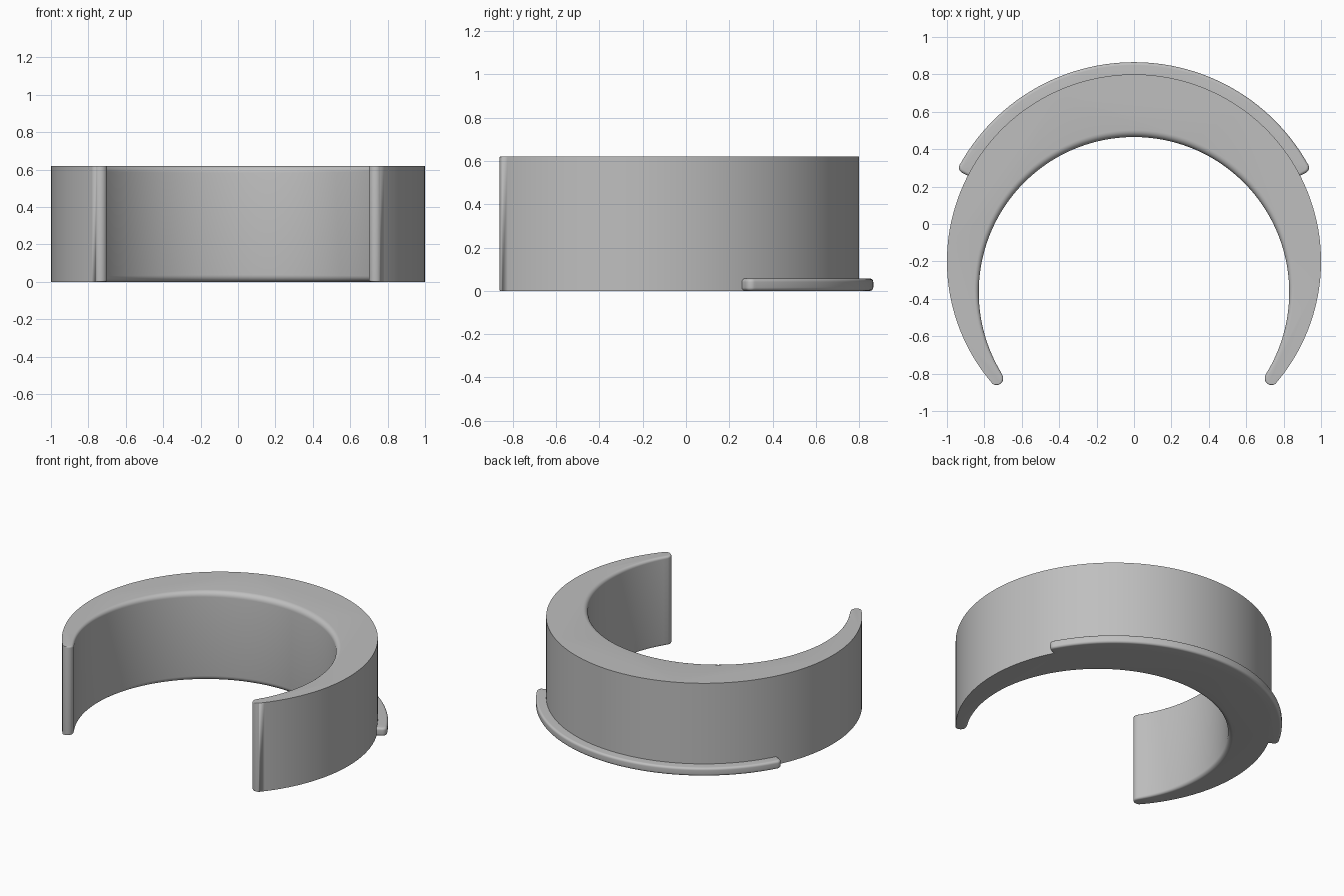
import bpy, bmesh
from math import sin, cos, pi, radians

if "Cube" in bpy.data.objects:
    bpy.data.objects.remove(bpy.data.objects["Cube"])

grey = bpy.data.materials.new("light_grey")
grey.use_nodes = True
COLOUR = (0.52, 0.52, 0.52, 1)
grey.diffuse_color = COLOUR
grey.node_tree.nodes["Principled BSDF"].inputs["Base Color"].default_value = COLOUR


def arc(cx, cy, r, start, end, steps, fillet, side=1):
    """Outline points (x, y, normal x, normal y, fillet radius) along an arc."""
    pts = []
    for i in range(steps + 1):
        t = i / steps
        a = radians(start + (end - start) * t)
        pts.append((cx + r * cos(a), cy + r * sin(a),
                    side * cos(a), side * sin(a), fillet(t)))
    return pts


def extrude_rounded(name, outline, height, steps=6):
    """Extrude an outline, rounding top and bottom edges by each point's fillet."""
    bm = bmesh.new()
    rings = []
    for top in (False, True):
        for k in range(steps + 1):
            a = pi / 2 * (k / steps if not top else 1 - k / steps)
            ring = []
            for x, y, nx, ny, f in outline:
                inset, drop = f * (1 - sin(a)), f * (1 - cos(a))
                z = height - drop if top else drop
                ring.append(bm.verts.new((x - nx * inset, y - ny * inset, z)))
            rings.append(ring)
    n = len(outline)
    for low, high in zip(rings, rings[1:]):
        for i in range(n):
            j = (i + 1) % n
            bm.faces.new((low[i], low[j], high[j], high[i]))
    bm.faces.new(rings[0][::-1])
    bm.faces.new(rings[-1])
    bmesh.ops.remove_doubles(bm, verts=bm.verts, dist=0.00005)
    mesh = bpy.data.meshes.new(name)
    bm.to_mesh(mesh)
    bm.free()
    mesh.materials.append(grey)
    obj = bpy.data.objects.new(name, mesh)
    bpy.context.collection.objects.link(obj)
    bpy.ops.object.select_all(action="DESELECT")
    obj.select_set(True)
    bpy.context.view_layer.objects.active = obj
    bpy.ops.object.shade_smooth_by_angle(angle=radians(35))
    return obj


# Open crescent band: outer wall, rounded tips and an offset inner wall
TIP_X, TIP_Y, TIP_R = 0.735, -0.825, 0.036
band = arc(0, -0.2, 1.0, -40.4, 220.4, 140, lambda t: 0)
band += arc(-TIP_X, TIP_Y, TIP_R, 220.4, 392, 14, lambda t: 0.015 * t)[1:]
band += arc(0, -0.365, 0.83, 212, -32, 120,
            lambda t: 0.015 + 0.022 * sin(pi * t), side=-1)[1:]
band += arc(TIP_X, TIP_Y, TIP_R, 148, 319.6, 14, lambda t: 0.015 * (1 - t))[1:-1]
extrude_rounded("crescent_band", band, 0.62)

# Low rim around the back, with rounded ends
END, RIM_R, CORNER, EDGE = 27.3, 1.065, 0.03, 0.016


def rim_end(angle, direction):
    """Straight end plus rounded outer corner, listed from inside to outside."""
    a = radians(angle)
    face = angle - 90 * direction
    nx, ny = cos(radians(face)), sin(radians(face))
    pts = [(0.985 * cos(a), -0.2 + 0.985 * sin(a), nx, ny, EDGE)]
    r = RIM_R - CORNER
    cx = r * cos(a) - nx * CORNER
    cy = -0.2 + r * sin(a) - ny * CORNER
    return pts + arc(cx, cy, CORNER, face, angle + 1.66 * direction, 8, lambda t: EDGE)


rim = rim_end(END, 1)
rim += arc(0, -0.2, RIM_R, END + 2.2, 177.8 - END, 80, lambda t: EDGE)
rim += rim_end(180 - END, -1)[::-1]
rim += arc(0, -0.2, 0.985, 177 - END, END + 3, 80, lambda t: 0)
extrude_rounded("back_rim", rim, 0.057)
